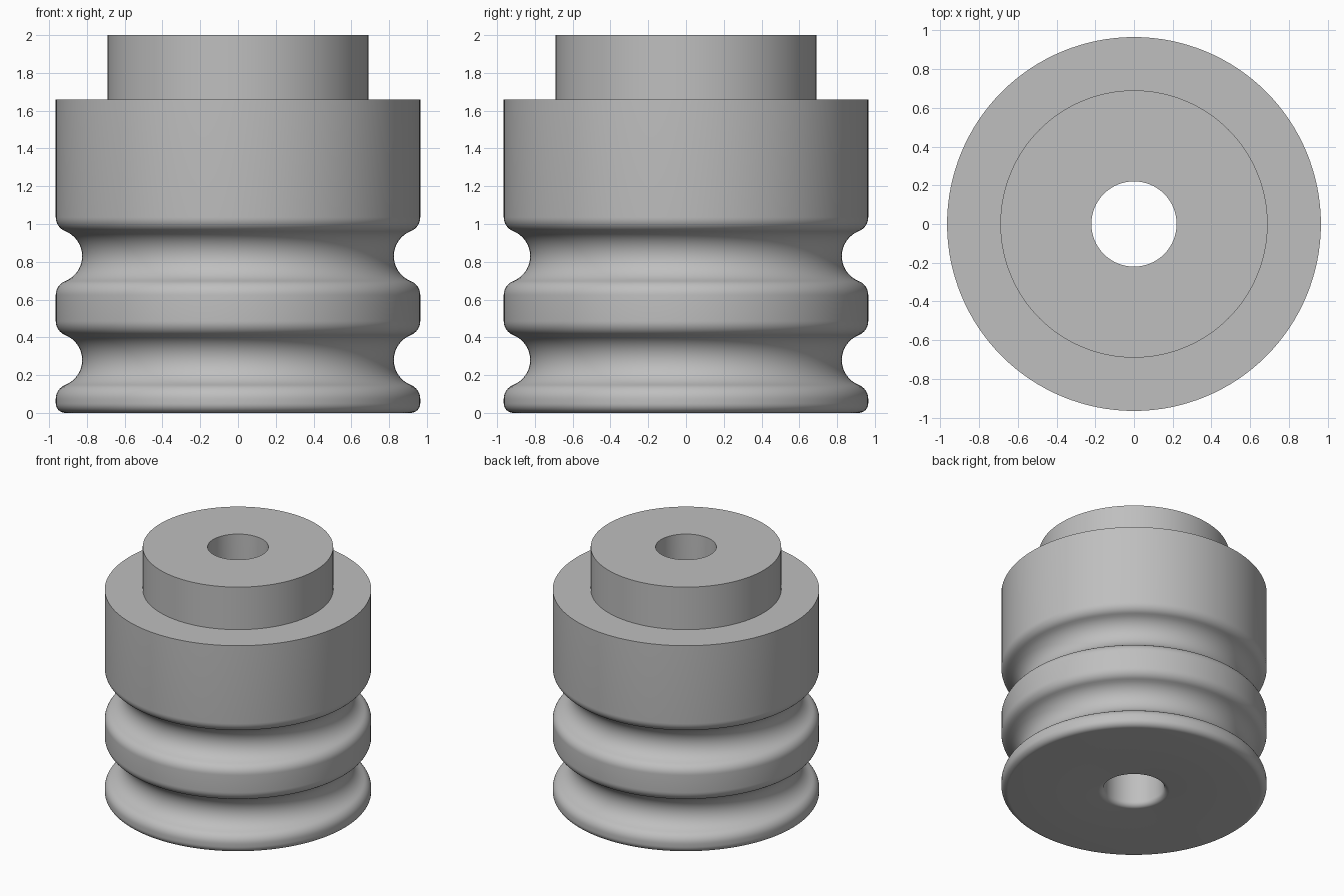
import bpy, bmesh, math

if "Cube" in bpy.data.objects:
    bpy.data.objects.remove(bpy.data.objects["Cube"])

SEGMENTS = 128
OUTER, HUB, BORE = 0.965, 0.69, 0.22

grey = bpy.data.materials.new("plain grey")
grey.diffuse_color = (0.52, 0.52, 0.52, 1)
grey.use_nodes = True
grey.node_tree.nodes["Principled BSDF"].inputs["Base Color"].default_value = grey.diffuse_color


def arc(r, z, radius, start, end, steps=8):
    """Points along an arc in the radius/height plane, angles in degrees."""
    angles = [math.radians(start + (end - start) * i / steps) for i in range(steps + 1)]
    return [(r + radius * math.cos(a), z + radius * math.sin(a)) for a in angles]


def groove(z, radius=0.142, fillet=0.08):
    """Round groove with softened lips, listed from bottom to top."""
    r = 0.825 + radius
    lip_r = OUTER - fillet
    tilt = math.degrees(math.acos((r - lip_r) / (radius + fillet)))
    dz = (radius + fillet) * math.sin(math.radians(tilt))
    return (arc(lip_r, z - dz, fillet, 0, tilt)
            + arc(r, z, radius, 180 + tilt, 180 - tilt, 16)[1:-1]
            + arc(lip_r, z + dz, fillet, -tilt, 0))


# Closed cross-section: rounded bore mouth, rounded foot, grooves, shoulder, hub
profile = arc(BORE + 0.04, 0.04, 0.04, 180, 270)
profile += arc(OUTER - 0.05, 0.05, 0.05, -90, 0)
profile += groove(0.28) + groove(0.83)
profile += [(OUTER, 1.66), (HUB, 1.66), (HUB, 2.0), (BORE, 2.0)]

# Revolve the cross-section
bm = bmesh.new()
rings = []
for i in range(SEGMENTS):
    a = 2 * math.pi * i / SEGMENTS
    rings.append([bm.verts.new((r * math.cos(a), r * math.sin(a), z)) for r, z in profile])
n = len(profile)
for i, ring in enumerate(rings):
    after = rings[(i + 1) % SEGMENTS]
    for j in range(n):
        k = (j + 1) % n
        bm.faces.new((ring[j], after[j], after[k], ring[k]))
bmesh.ops.recalc_face_normals(bm, faces=bm.faces)

mesh = bpy.data.meshes.new("grooved_bushing")
bm.to_mesh(mesh)
bm.free()
mesh.materials.append(grey)
bushing = bpy.data.objects.new("grooved_bushing", mesh)
bpy.context.collection.objects.link(bushing)
bpy.context.view_layer.objects.active = bushing
bushing.select_set(True)
bpy.ops.object.shade_smooth_by_angle(angle=math.radians(35))
